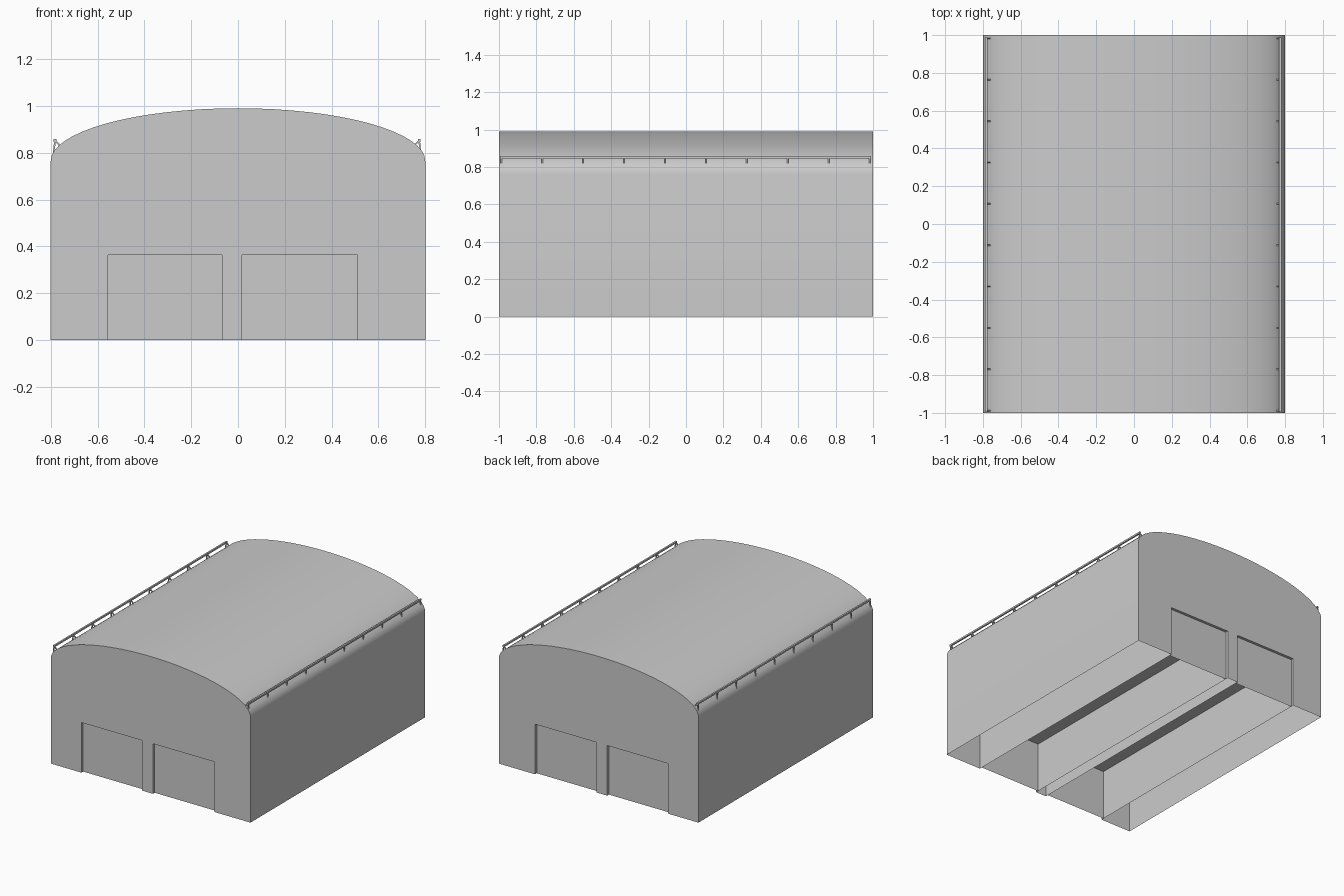
import bpy
import math
from mathutils import Vector

cube = bpy.data.objects.get("Cube")
if cube:
    bpy.data.objects.remove(cube, do_unlink=True)

HALF_W, HALF_L = 0.8, 1.0
EAVE, RISE = 0.765, 0.225
DOOR_H, RECESS = 0.363, 0.02
DOORS = {"right": (-0.555, -0.068), "left": (0.018, 0.51)}
ARCH_STEPS = 32

grey = bpy.data.materials.new("light_grey")
grey.use_nodes = True
COLOUR = (0.6, 0.6, 0.6, 1.0)
grey.diffuse_color = COLOUR
grey.node_tree.nodes["Principled BSDF"].inputs["Base Color"].default_value = COLOUR


def make_object(name, verts, faces):
    mesh = bpy.data.meshes.new(name)
    mesh.from_pydata(verts, [], faces)
    mesh.materials.append(grey)
    mesh.update()
    obj = bpy.data.objects.new(name, mesh)
    bpy.context.scene.collection.objects.link(obj)
    return obj


def add_bar(verts, faces, start, end, size):
    """Append a square bar running between two points."""
    start, end = Vector(start), Vector(end)
    axis = (end - start).normalized()
    side = Vector((1, 0, 0)) if abs(axis.y) > 0.9 else Vector((0, 1, 0))
    up = axis.cross(side).normalized()
    base = len(verts)
    for point in (start, end):
        for a, b in ((-1, -1), (1, -1), (1, 1), (-1, 1)):
            verts.append(point + (side * a + up * b) * size / 2)
    quads = [(3, 2, 1, 0), (4, 5, 6, 7)]
    quads += [(i, (i + 1) % 4, (i + 1) % 4 + 4, i + 4) for i in range(4)]
    # the side/up/axis frame is left handed, so flip the winding
    flip = side.cross(up).dot(axis) < 0
    for q in quads:
        faces.append(tuple(base + i for i in (reversed(q) if flip else q)))


# Shell: end-wall outline with doorway notches, extruded front to back
outline = [(-HALF_W, 0)]
for x0, x1 in DOORS.values():
    outline += [(x0, 0), (x0, DOOR_H), (x1, DOOR_H), (x1, 0)]
outline.append((HALF_W, 0))
for i in range(ARCH_STEPS + 1):
    t = math.pi * i / ARCH_STEPS
    outline.append((HALF_W * math.cos(t), EAVE + RISE * math.sin(t)))

n = len(outline)
verts = [(x, y, z) for y in (-HALF_L, HALF_L) for x, z in outline]
faces = [tuple(range(n)), tuple(reversed(range(n, 2 * n)))]
for i in range(n):
    j = (i + 1) % n
    if outline[i][1] == 0 and outline[j][1] == 0:
        continue  # underside stays open
    faces.append((j, i, i + n, j + n))
shell = make_object("hangar_shell", verts, faces)

bpy.ops.object.select_all(action="DESELECT")
shell.select_set(True)
bpy.context.view_layer.objects.active = shell
bpy.ops.object.shade_smooth_by_angle(angle=math.radians(35))

# Door panels, set back in each doorway at both ends
for side, (x0, x1) in DOORS.items():
    for end, sign in (("front", -1), ("back", 1)):
        y = sign * (HALF_L - RECESS)
        corners = [(x0, y, 0), (x1, y, 0), (x1, y, DOOR_H), (x0, y, DOOR_H)]
        order = (0, 1, 2, 3) if sign < 0 else (3, 2, 1, 0)
        make_object(f"{end}_{side}_door", corners, [order])

# Eave railings: a long rail on posts with inward braces
POSTS = 10
RAIL_Z = 0.852
for side, sign, rail_x in (("right", -1, 0.782), ("left", 1, 0.774)):
    verts, faces = [], []
    x = sign * rail_x
    add_bar(verts, faces, (x, -0.995, RAIL_Z), (x, 0.988, RAIL_Z), 0.012)
    for i in range(POSTS):
        y = -0.988 + 1.97 * i / (POSTS - 1)
        add_bar(verts, faces, (x + sign * 0.006, y, 0.79), (x, y, RAIL_Z), 0.007)
        add_bar(verts, faces, (x - sign * 0.032, y, 0.82), (x, y, RAIL_Z), 0.007)
    make_object(f"{side}_eave_railing", verts, faces)
